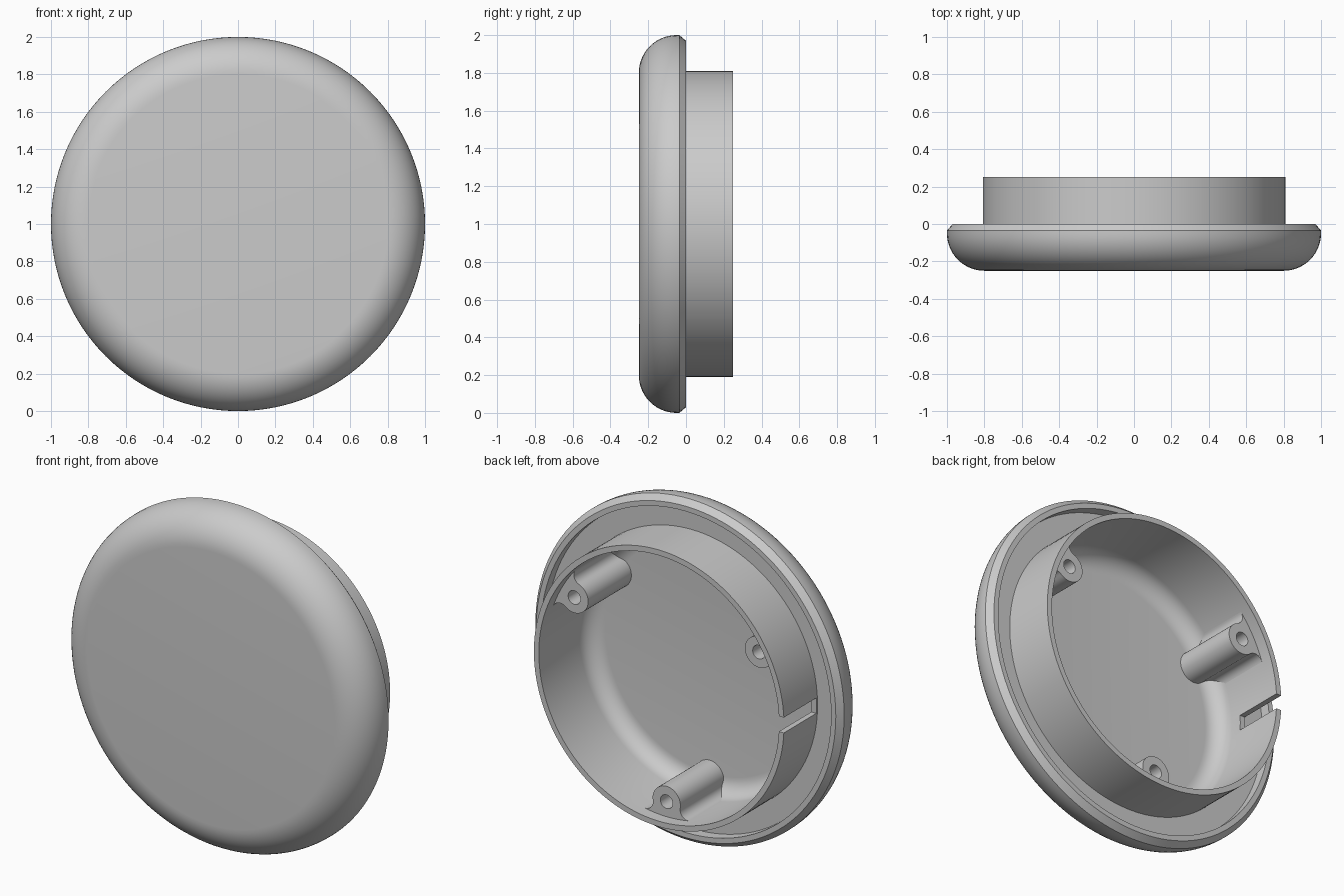
import bpy, bmesh, math
from mathutils import Matrix, Vector

if "Cube" in bpy.data.objects:
    bpy.data.objects.remove(bpy.data.objects["Cube"])

SEG = 128
grey = bpy.data.materials.new("light_grey")
grey.diffuse_color = (0.6, 0.6, 0.6, 1)
grey.use_nodes = True
grey.node_tree.nodes["Principled BSDF"].inputs["Base Color"].default_value = grey.diffuse_color


def finish(bm, name):
    bmesh.ops.remove_doubles(bm, verts=bm.verts, dist=1e-5)
    bmesh.ops.recalc_face_normals(bm, faces=bm.faces)
    me = bpy.data.meshes.new(name)
    bm.to_mesh(me)
    bm.free()
    ob = bpy.data.objects.new(name, me)
    bpy.context.collection.objects.link(ob)
    me.materials.append(grey)
    return ob


def lathe(name, prof):
    # revolve (radius, y) points about the y axis at z = 1
    bm = bmesh.new()
    vs = [bm.verts.new((r, y, 1)) for r, y in prof]
    es = [bm.edges.new((a, b)) for a, b in zip(vs, vs[1:])]
    bmesh.ops.spin(bm, geom=vs + es, cent=(0, 0, 1), axis=(0, 1, 0),
                   angle=2 * math.pi, steps=SEG)
    # the profile starts and ends on the axis, move it there
    return finish(bm, name)


def extrude(name, pts, y0, y1):
    # extrude (x, z) outline along y
    bm = bmesh.new()
    f = bm.faces.new([bm.verts.new((x, y0, z)) for x, z in pts])
    top = bmesh.ops.extrude_face_region(bm, geom=[f])["geom"]
    bmesh.ops.translate(bm, vec=(0, y1 - y0, 0),
                        verts=[v for v in top if isinstance(v, bmesh.types.BMVert)])
    return finish(bm, name)


def cut(ob, cutter):
    mod = ob.modifiers.new("cut", "BOOLEAN")
    mod.operation, mod.solver, mod.object = "DIFFERENCE", "EXACT", cutter
    bpy.ops.object.select_all(action="DESELECT")
    bpy.context.view_layer.objects.active = ob
    ob.select_set(True)
    bpy.ops.object.modifier_apply(modifier=mod.name)
    bpy.data.objects.remove(cutter)


def smooth(ob):
    bpy.ops.object.select_all(action="DESELECT")
    bpy.context.view_layer.objects.active = ob
    ob.select_set(True)
    bpy.ops.object.shade_smooth_by_angle(angle=math.radians(30))


def arc(cx, cy, rad, a0, a1, n):
    return [(cx + rad * math.cos(a0 + (a1 - a0) * i / n),
             cy + rad * math.sin(a0 + (a1 - a0) * i / n)) for i in range(n + 1)]


# Cap: rounded front, chamfered back edge, gasket groove, thin ring, hollow inside
H = math.pi / 2
prof = [(0, -0.25)]
prof += arc(0.8, -0.05, 0.2, -H, 0, 14)
prof += [(1.0, -0.035), (0.97, 0), (0.94, 0), (0.94, -0.06), (0.81, -0.06),
         (0.81, 0.25), (0.778, 0.25)]
prof += arc(0.678, -0.12, 0.1, 0, -H, 8)
prof += [(0, -0.22)]
cap = lathe("cap_body", prof)

# Cable slot through the ring on the left side
slot = extrude("slot_cutter", [(-0.87, 0.955), (-0.7, 0.955), (-0.7, 1.045), (-0.87, 1.045)],
               -0.05, 0.4)
slot.hide_render = True
cut(cap, slot)
smooth(cap)

# Screw bosses: round post blended into the ring wall with concave fillets
R, D, B, F = 0.778, 0.69, 0.09, 0.05
cy = ((R - F) ** 2 + D * D - (B + F) ** 2) / (2 * D)
cx = math.sqrt((R - F) ** 2 - cy * cy)
a_wall = math.atan2(cy, cx)
a_post = math.atan2(D - cy, -cx) % (2 * math.pi)
if a_post < a_wall:
    a_post += 2 * math.pi
# fillet sweeps from the wall over the left side to the post
fillet = arc(cx, cy, F, a_wall, a_post, 10)
a_start = math.atan2(cy - D, cx)
post = arc(0, D, B, a_start, -math.pi - a_start, 24)
left = [(-x, y) for x, y in reversed(fillet)]
wall = arc(0, 0, 0.79, math.pi - a_wall, a_wall, 8)
outline = fillet + post[1:-1] + left + wall

for i, deg in enumerate((30, 150, 270)):
    boss = extrude(f"screw_boss_{i + 1}", outline, -0.23, 0.18)
    hole = extrude("hole_cutter", arc(0, D, 0.04, 0, 2 * math.pi * 23 / 24, 23), -0.12, 0.3)
    hole.hide_render = True
    cut(boss, hole)
    # outline points along +z, turn it to its angle round the cap axis
    boss.data.transform(Matrix.Translation((0, 0, 1)) @
                        Matrix.Rotation(math.radians(90 - deg), 4, "Y"))
    smooth(boss)
